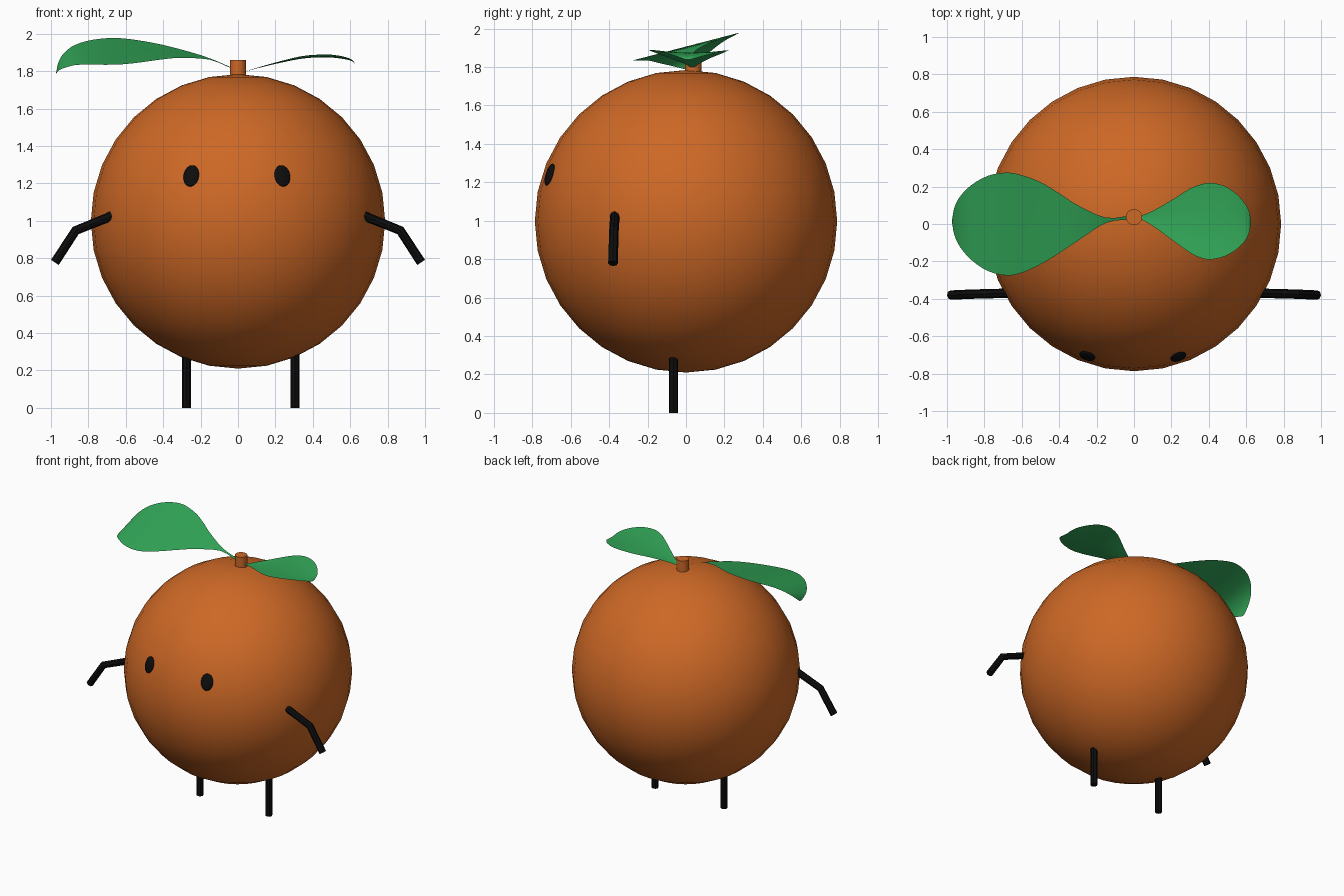
import bpy, bmesh, math
from mathutils import Vector

if "Cube" in bpy.data.objects:
    bpy.data.objects.remove(bpy.data.objects["Cube"])


def material(name, rgb):
    m = bpy.data.materials.new(name)
    m.diffuse_color = (*rgb, 1)
    m.use_nodes = True
    m.node_tree.nodes["Principled BSDF"].inputs["Base Color"].default_value = m.diffuse_color
    return m


ORANGE = material("orange peel", (0.61, 0.138, 0.019))
GREEN = material("leaf green", (0.032, 0.39, 0.098))
BLACK = material("black", (0.004, 0.004, 0.004))
C, R = Vector((0, 0, 0.997)), 0.787      # fruit centre and radius


def finish(name, mat, angle=40):
    o = bpy.context.object
    o.name = name
    o.data.materials.append(mat)
    bpy.ops.object.shade_smooth_by_angle(angle=math.radians(angle))
    return o


def tube(name, points, radius):
    cu = bpy.data.curves.new(name, 'CURVE')
    cu.dimensions = '3D'
    cu.bevel_depth, cu.bevel_resolution, cu.use_fill_caps = radius, 2, True
    s = cu.splines.new('POLY')
    s.points.add(len(points) - 1)
    for p, co in zip(s.points, points):
        p.co = (*co, 1)
    o = bpy.data.objects.new(name, cu)
    bpy.context.collection.objects.link(o)
    bpy.ops.object.select_all(action='DESELECT')
    bpy.context.view_layer.objects.active = o
    o.select_set(True)
    bpy.ops.object.convert(target='MESH')
    return finish(name, BLACK, 30)


def smooth_rows(rows, n=3):
    """Catmull-Rom interpolation through the leaf stations."""
    out = []
    ext = [rows[0]] + rows + [rows[-1]]
    for a, b, c, d in zip(ext, ext[1:], ext[2:], ext[3:]):
        for k in range(n):
            t = k / n
            out.append([0.5 * (2*q + (r-p)*t + (2*p-5*q+4*r-s)*t*t + (3*q-p-3*r+s)*t**3)
                        for p, q, r, s in zip(a, b, c, d)])
    return out + [rows[-1]]


def leaf(name, stations, cup):
    """Stations: x, centre y, half width, centre z, sideways slope."""
    bm = bmesh.new()
    grid = []
    for x, y, w, z, slope in smooth_rows(stations):
        grid.append([bm.verts.new((x, y + u*w, z + u*w*slope + cup*u*u*w))
                     for u in (-1, -0.5, 0, 0.5, 1)])
    for a, b in zip(grid, grid[1:]):
        for i in range(4):
            bm.faces.new((a[i], b[i], b[i+1], a[i+1]))
    bm.normal_update()
    if sum(f.normal.z for f in bm.faces) < 0:
        bmesh.ops.reverse_faces(bm, faces=bm.faces[:])
    for f in bm.faces:
        f.smooth = True
    me = bpy.data.meshes.new(name)
    bm.to_mesh(me)
    bm.free()
    me.materials.append(GREEN)
    bpy.context.collection.objects.link(bpy.data.objects.new(name, me))


# Round fruit body
bpy.ops.mesh.primitive_uv_sphere_add(segments=32, ring_count=16, radius=R, location=C)
finish("fruit_body", ORANGE)

# Stem
bpy.ops.mesh.primitive_cylinder_add(vertices=24, radius=0.043, depth=0.1,
                                    location=(0, 0.037, 1.81))
finish("stem", ORANGE)

# Eyes: flattened discs lying on the skin
for name, x in (("left_eye", -0.25), ("right_eye", 0.237)):
    z = 1.24
    p = Vector((x, -math.sqrt(R*R - x*x - (z - C.z)**2), z))
    bpy.ops.mesh.primitive_uv_sphere_add(segments=20, ring_count=12, radius=1, location=p)
    o = finish(name, BLACK)
    o.rotation_mode = 'QUATERNION'
    o.rotation_quaternion = (p - C).to_track_quat('Z', 'Y')
    o.scale = (0.044, 0.06, 0.016)

# Bent arms and straight legs
for side, s, leg_x in (("left", -1, -0.275), ("right", 1, 0.305)):
    tube(side + "_arm", [(s*0.675, -0.37, 1.026), (s*0.868, -0.375, 0.948),
                         (s*0.979, -0.38, 0.778)], 0.025)
    tube(side + "_leg", [(leg_x, -0.065, 0.31), (leg_x, -0.065, 0)], 0.024)

# Large leaf on a thin stalk, tilted up towards the back
leaf("large_leaf", [
    (-0.02, 0.035, 0.011, 1.81, 0.26), (-0.15, 0.02, 0.014, 1.865, 0.26),
    (-0.30, 0.005, 0.095, 1.893, 0.23), (-0.40, 0.004, 0.16, 1.902, 0.24),
    (-0.50, 0.004, 0.22, 1.905, 0.25), (-0.60, 0.0, 0.261, 1.906, 0.26),
    (-0.68, 0.0, 0.275, 1.906, 0.26), (-0.78, 0.003, 0.255, 1.901, 0.26),
    (-0.87, 0.008, 0.2, 1.887, 0.27), (-0.93, 0.012, 0.135, 1.857, 0.3),
    (-0.96, 0.014, 0.075, 1.825, 0.3), (-0.972, 0.015, 0.012, 1.79, 0.3)], 0)

# Small leaf, nearly level and slightly cupped
leaf("small_leaf", [
    (0.035, 0.035, 0.008, 1.797, 0), (0.10, 0.03, 0.04, 1.815, 0),
    (0.20, 0.022, 0.105, 1.839, 0), (0.30, 0.018, 0.172, 1.86, 0),
    (0.36, 0.015, 0.197, 1.869, 0), (0.41, 0.015, 0.205, 1.873, 0),
    (0.48, 0.015, 0.19, 1.874, -0.01), (0.54, 0.013, 0.155, 1.869, -0.02),
    (0.59, 0.01, 0.105, 1.86, -0.03), (0.615, 0.01, 0.06, 1.85, -0.03),
    (0.625, 0.01, 0.012, 1.838, 0)], 0.07)
